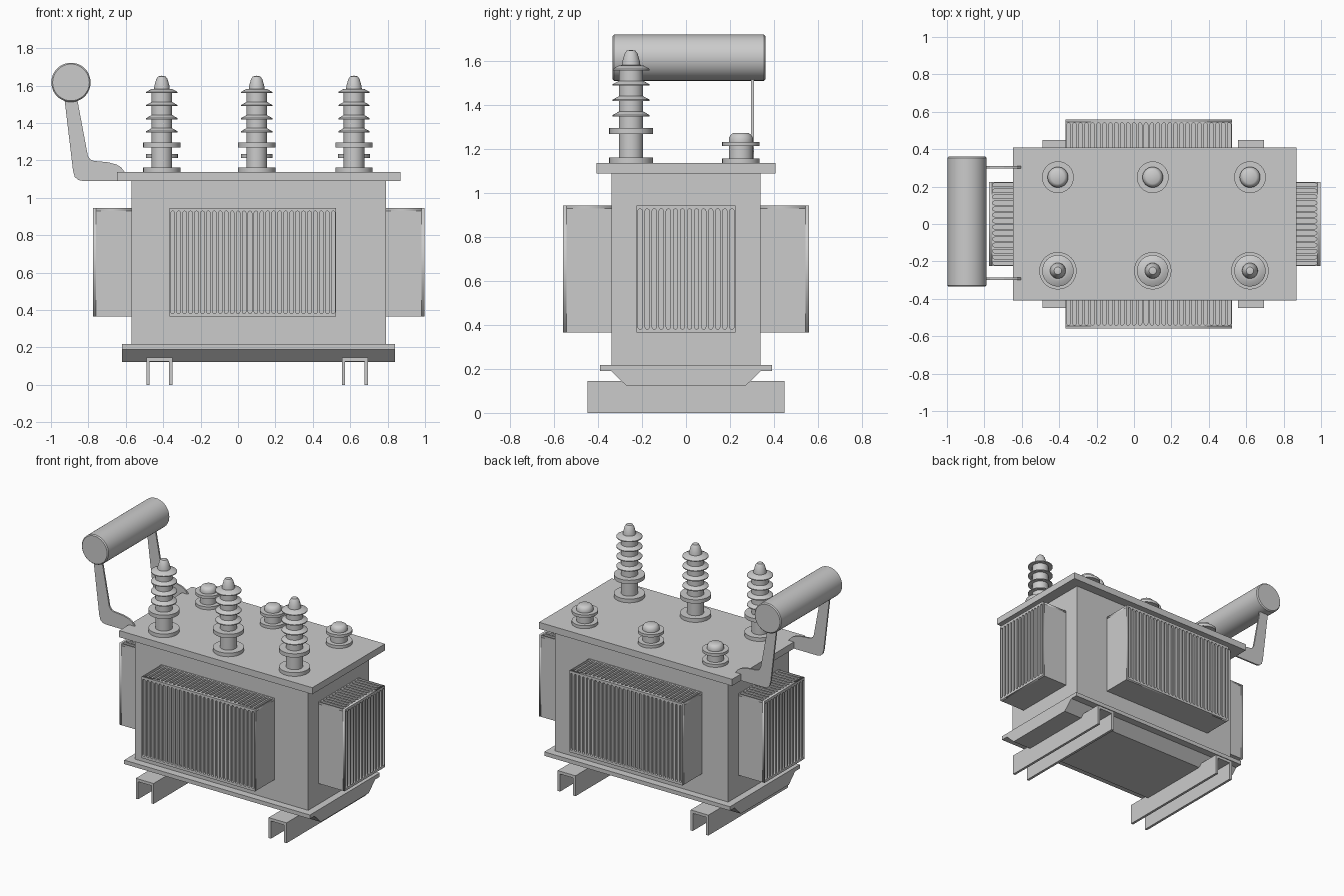
import bpy, bmesh, math
from mathutils import Matrix, Vector

if "Cube" in bpy.data.objects:
    bpy.data.objects.remove(bpy.data.objects["Cube"])


def add_mesh(name, bm, smooth=False):
    bmesh.ops.recalc_face_normals(bm, faces=bm.faces)
    me = bpy.data.meshes.new(name)
    bm.to_mesh(me)
    bm.free()
    ob = bpy.data.objects.new(name, me)
    bpy.context.collection.objects.link(ob)
    if smooth:
        bpy.ops.object.select_all(action='DESELECT')
        bpy.context.view_layer.objects.active = ob
        ob.select_set(True)
        bpy.ops.object.shade_smooth_by_angle(angle=math.radians(35))
    return ob


def bm_box(bm, x0, x1, y0, y1, z0, z1):
    m = Matrix.Translation(((x0 + x1) / 2, (y0 + y1) / 2, (z0 + z1) / 2))
    m = m @ Matrix.Diagonal((x1 - x0, y1 - y0, z1 - z0, 1))
    bmesh.ops.create_cube(bm, size=1, matrix=m)


def box(name, *dims):
    bm = bmesh.new()
    bm_box(bm, *dims)
    return add_mesh(name, bm)


def prism(name, points, direction):
    bm = bmesh.new()
    f = bm.faces.new([bm.verts.new(p) for p in points])
    r = bmesh.ops.extrude_face_region(bm, geom=[f])
    vs = [v for v in r['geom'] if isinstance(v, bmesh.types.BMVert)]
    bmesh.ops.translate(bm, verts=vs, vec=Vector(direction))
    if not f.is_valid or len(f.link_loops if hasattr(f, 'link_loops') else [1]) == 0:
        bm.faces.new([v for v in bm.verts][:len(points)])
    return add_mesh(name, bm)


def lathe(name, profile, matrix, seg=32):
    bm = bmesh.new()
    vs = [bm.verts.new((r, 0, z)) for r, z in profile]
    es = [bm.edges.new(p) for p in zip(vs, vs[1:])]
    bmesh.ops.spin(bm, geom=vs + es, axis=(0, 0, 1), cent=(0, 0, 0),
                   angle=2 * math.pi, steps=seg)
    bmesh.ops.remove_doubles(bm, verts=bm.verts, dist=1e-5)
    bm.transform(matrix)
    return add_mesh(name, bm, True)


def bm_slotted_plate(bm, w, h, t, n, margin, matrix):
    """Filled 2D curve with pill-shaped holes, extruded to a plate."""
    cu = bpy.data.curves.new("slots", 'CURVE')
    cu.dimensions, cu.fill_mode, cu.extrude = '2D', 'BOTH', t / 2
    loops = [[(-w / 2, -h / 2), (w / 2, -h / 2), (w / 2, h / 2), (-w / 2, h / 2)]]
    pitch = w / n
    r = pitch * 0.3
    for i in range(n):
        cx, e = -w / 2 + (i + 0.5) * pitch, h / 2 - margin - r
        pill = []
        for k in range(12):
            a = math.pi * (k if k < 6 else k - 1) / 5
            pill.append((cx + r * math.cos(a), r * math.sin(a) + (e if k < 6 else -e)))
        loops.append(pill)
    for pts in loops:
        s = cu.splines.new('POLY')
        s.points.add(len(pts) - 1)
        for p, (x, y) in zip(s.points, pts):
            p.co = (x, y, 0, 1)
        s.use_cyclic_u = True
    ob = bpy.data.objects.new("slots", cu)
    bpy.context.collection.objects.link(ob)
    me = bpy.data.meshes.new_from_object(ob.evaluated_get(bpy.context.evaluated_depsgraph_get()))
    me.transform(matrix)
    bm.from_mesh(me)
    bpy.data.objects.remove(ob)
    bpy.data.meshes.remove(me)


def radiator(name, w, depth, n, loc, turn):
    z0, z1, t = 0.365, 0.945, 0.015
    bm = bmesh.new()
    bm_box(bm, -w / 2, w / 2, -depth + t, 0.01, z0, z1 - t)
    bm_slotted_plate(bm, w, z1 - z0, t, n, 0.016,
                     Matrix.Translation((0, -depth + t / 2, (z0 + z1) / 2))
                     @ Matrix.Rotation(math.pi / 2, 4, 'X'))
    bm_slotted_plate(bm, w, depth - t, t, n, 0.004,
                     Matrix.Translation((0, -(depth - t) / 2, z1 - t / 2)))
    bmesh.ops.remove_doubles(bm, verts=bm.verts, dist=1e-6)
    ob = add_mesh(name, bm)
    ob.location = loc
    ob.rotation_euler.z = math.radians(turn)


# Tank, lid and base
box("tank", -0.57, 0.79, -0.34, 0.34, 0.215, 1.095)
box("lid", -0.648, 0.87, -0.408, 0.408, 1.09, 1.137)
box("base_flange", -0.62, 0.84, -0.392, 0.392, 0.19, 0.218)
prism("base_tray", [(-0.62, y, z) for y, z in
                    ((-0.34, 0.19), (-0.27, 0.122), (0.27, 0.122), (0.34, 0.19))], (1.46, 0, 0))

# Inverted channel skids
for side, cx in (("left", -0.42), ("right", 0.625)):
    u = [(-0.07, 0), (-0.07, 0.145), (0.07, 0.145), (0.07, 0),
         (0.052, 0), (0.052, 0.125), (-0.052, 0.125), (-0.052, 0)]
    prism("skid_" + side, [(cx + x, -0.448, z) for x, z in u], (0, 0.896, 0))

# Corrugated cooling radiators
radiator("front_radiator", 0.89, 0.22, 28, (0.08, -0.34, 0), 0)
radiator("back_radiator", 0.89, 0.22, 28, (0.08, 0.34, 0), 180)
radiator("right_radiator", 0.45, 0.207, 14, (0.79, 0, 0), 90)
radiator("left_radiator", 0.45, 0.205, 14, (-0.57, 0, 0), -90)

# High bushings with sheds, low bushings behind
high = [(0, 1.135), (0.1, 1.135), (0.1, 1.163), (0.055, 1.163), (0.055, 1.27),
        (0.1, 1.27), (0.1, 1.297), (0.055, 1.297)]
for i in range(4):
    z = 1.35 + 0.07 * i
    high += [(0.055, z + 0.002), (0.084, z), (0.084, z + 0.006), (0.055, z + 0.022)]
high += [(0.042, 1.583), (0.04, 1.60), (0.03, 1.635), (0.02, 1.649), (0, 1.653)]
low = [(0, 1.135), (0.085, 1.135), (0.085, 1.158), (0.055, 1.158), (0.055, 1.214),
       (0.085, 1.214), (0.085, 1.234), (0.055, 1.234), (0.055, 1.252),
       (0.045, 1.268), (0.035, 1.274), (0, 1.275)]
for i, x in enumerate((-0.407, 0.1, 0.62)):
    lathe(f"high_bushing_{i + 1}", high, Matrix.Translation((x, -0.25, 0)))
    lathe(f"low_bushing_{i + 1}", low, Matrix.Translation((x, 0.25, 0)))

# Oil conservator drum
drum = [(0, -0.348), (0.098, -0.348), (0.105, -0.341), (0.105, 0.341), (0.098, 0.348), (0, 0.348)]
lathe("conservator_drum", drum, Matrix.Translation((-0.893, 0.013, 1.617))
      @ Matrix.Rotation(-math.pi / 2, 4, 'X'), 48)

# Curved support brackets
outline = [(-0.928, 1.53), (-0.882, 1.145), (-0.873, 1.112), (-0.855, 1.096), (-0.83, 1.09),
           (-0.605, 1.09), (-0.605, 1.137), (-0.625, 1.163), (-0.65, 1.178), (-0.695, 1.19),
           (-0.77, 1.197), (-0.79, 1.205), (-0.803, 1.225), (-0.86, 1.53)]
for side, y in (("front", -0.293), ("back", 0.303)):
    prism("bracket_" + side, [(x, y - 0.006, z) for x, z in outline], (0, 0.012, 0))
